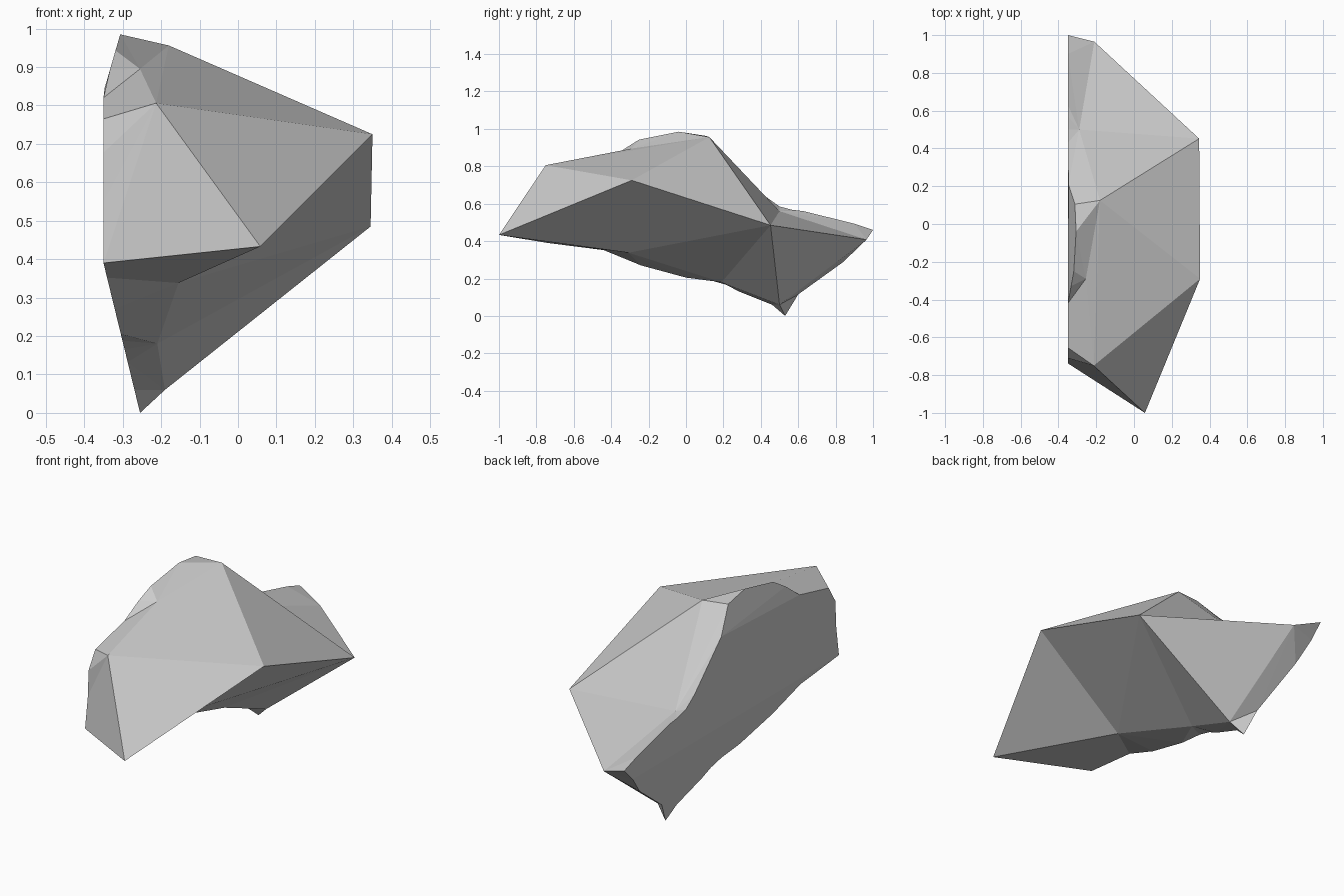
import bpy, bmesh

if "Cube" in bpy.data.objects:
    bpy.data.objects.remove(bpy.data.objects["Cube"])

bm = bmesh.new()

# Outline of the broken-off left side as (y, z), clockwise from the front low corner
outline = [(-.738, .39), (-.715, .55), (-.71, .677), (-.655, .765), (-.42, .82),
           (-.33, .893), (-.25, .943), (-.04, .985), (.105, .963), (.21, .845),
           (.43, .635), (.5, .585), (.57, .567), (.63, .56), (.9, .493),
           (1.0, .46), (.93, .39), (.84, .288), (.6, .115), (.53, 0),
           (.46, .06), (.28, .132), (.22, .165), (.14, .188), (0, .205),
           (-.24, .27), (-.44, .352)]


def left_x(z):
    # the left side is upright, leaning inward near the top and the bottom
    return -.35 + max(0, z - .835) * .29 + max(0, .39 - z) * .244


cap = [bm.verts.new((left_x(z), y, z)) for y, z in outline]
n = len(cap)

# Main corners of the rock
corners = {
    "front_tip": (.058, -1.0, .433), "front_top": (-.213, -.75, .806),
    "shoulder": (-.255, -.29, .895), "crest": (-.18, .125, .956),
    "saddle": (-.29, .5, .56), "back_tip": (-.21, .965, .408),
    "foot": (-.19, .5, .06), "belly": (-.21, .19, .18),
    "under": (-.155, -.307, .338),
    "right_front": (.35, -.29, .725), "right_back": (.345, .452, .485),
}
v = {name: bm.verts.new(co) for name, co in corners.items()}

# Each corner fans out to a stretch of the left outline
fans = [("front_tip", 0, 0), ("front_top", 0, 4), ("shoulder", 4, 7), ("crest", 7, 8),
        ("saddle", 8, 14), ("back_tip", 14, 18), ("foot", 18, 21), ("belly", 21, 24),
        ("under", 24, 27)]
for i, (name, start, end) in enumerate(fans):
    for k in range(start, end):
        bm.faces.new((v[name], cap[k], cap[(k + 1) % n]))
    following = fans[(i + 1) % len(fans)][0]
    bm.faces.new((v[name], cap[end % n], v[following]))

# Large facets on the top, right and underside
for facet in ("front_tip right_front front_top", "front_top right_front crest",
              "front_top crest shoulder", "crest right_front right_back",
              "crest right_back saddle", "saddle right_back back_tip",
              "back_tip right_back foot", "foot right_back belly",
              "belly right_back under", "under right_back right_front",
              "under right_front front_tip"):
    bm.faces.new([v[name] for name in facet.split()])

# Left side: upper, middle and lower planes
sides = [bm.faces.new(cap[4:10]), bm.faces.new(cap[0:5] + cap[9:17]),
         bm.faces.new(cap[16:] + cap[:1])]
bm.normal_update()
bmesh.ops.triangulate(bm, faces=sides)
bmesh.ops.recalc_face_normals(bm, faces=bm.faces)

mesh = bpy.data.meshes.new("rock")
bm.to_mesh(mesh)
bm.free()
rock = bpy.data.objects.new("rock", mesh)
bpy.context.collection.objects.link(rock)
